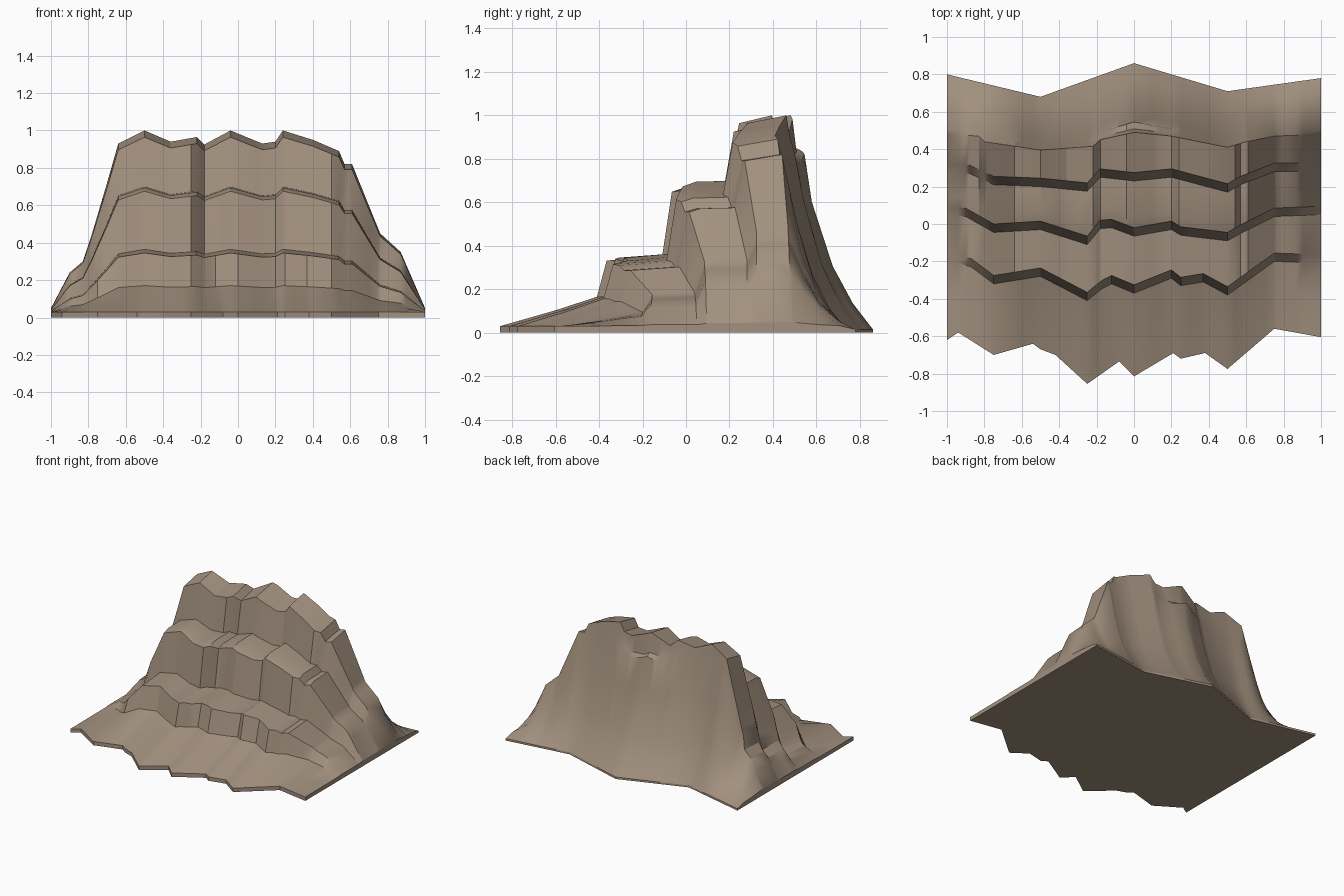
import bpy, bmesh, math

if "Cube" in bpy.data.objects:
    bpy.data.objects.remove(bpy.data.objects["Cube"])

# Contour lines of the cliff as (x, y) points, seen from above
front_edge = [(-1, -.62), (-.94, -.58), (-.75, -.7), (-.54, -.64), (-.5, -.67), (-.42, -.7),
              (-.25, -.855), (-.08, -.735), (0, -.815), (.21, -.69), (.25, -.72), (.38, -.69),
              (.5, -.775), (.75, -.56), (1, -.605)]
foot_1 = [(-1, -.19), (-.87, -.23), (-.75, -.32), (-.5, -.28), (-.25, -.41), (-.17, -.345),
          (-.12, -.32), (0, -.37), (.2, -.29), (.25, -.33), (.37, -.31), (.5, -.38),
          (.75, -.2), (1, -.21)]
foot_2 = [(-1, .05), (-.9, .04), (-.75, -.045), (-.5, -.03), (-.25, -.11), (-.18, -.025),
          (-.12, -.02), (0, -.065), (.2, -.03), (.25, -.06), (.5, -.09), (.57, -.05),
          (.75, .04), (1, .05)]
foot_3 = [(-1, .27), (-.88, .27), (-.75, .21), (-.5, .2), (-.25, .175), (-.18, .25),
          (0, .23), (.2, .25), (.5, .17), (.57, .21), (.75, .28), (1, .28)]
summit_back = [(-1, .48), (-.83, .47), (-.8, .44), (-.5, .395), (-.22, .415), (-.18, .45),
               (0, .49), (.2, .47), (.5, .41), (.6, .44), (.75, .47), (1, .48)]
back_edge = [(-1, .8), (-.5, .68), (0, .86), (.5, .71), (1, .78)]
# Skyline as (x, z)
skyline = [(-1, .05), (-.9, .24), (-.83, .3), (-.78, .45), (-.7, .72), (-.64, .93), (-.5, 1),
           (-.36, .94), (-.22, .965), (-.18, .925), (-.04, 1), (.13, .93), (.2, .94), (.24, 1),
           (.4, .95), (.54, .89), (.57, .82), (.61, .82), (.76, .45), (.87, .35), (1, .05)]


def at(line, x):
    for (xa, a), (xb, b) in zip(line, line[1:]):
        if x <= xb:
            return a + (b - a) * (x - xa) / (xb - xa)
    return line[-1][1]


def profile(x):
    """Front-to-back cross-section at x."""
    s = at(skyline, x)
    fe, f1, f2, f3 = (at(l, x) for l in (front_edge, foot_1, foot_2, foot_3))
    sb, be = at(summit_back, x), at(back_edge, x)
    w = max(0, 1 - abs(x) / .3)          # small ledge behind the summit

    def z(f):
        return .03 + f * (s - .03)

    def back(t):
        return sb + (be - sb) * t

    return [(fe, 0), (fe, .03), (fe * .45 + f1 * .55, z(.075)),
            (f1, z(.145)), (f1 + .045, z(.325)),
            (f2, z(.345)), (f2 + .045, z(.665)), (f2 + .1, z(.685)),
            (f3, z(.69)), (f3 + .045, z(.963)),
            (sb, z(1)), (back(.05), z(.91 - .07 * w)), (back(.1 + .05 * w), z(.83)),
            (back(.24), z(.6)), (back(.5), z(.29)), (back(.75), z(.11)),
            (be, .015), (be, 0)]


# Stations at every contour corner plus an even spread
xs = {round(-1 + i * .1, 3) for i in range(21)}
for line in (front_edge, foot_1, foot_2, foot_3, summit_back, back_edge, skyline):
    xs |= {round(p[0], 3) for p in line}
xs = sorted(xs)

# Loft the sections into a closed solid
bm = bmesh.new()
cols = [[bm.verts.new((x, y, z)) for y, z in profile(x)] for x in xs]
for a, b in zip(cols, cols[1:]):
    n = len(a)
    for i in range(n):
        j = (i + 1) % n
        bm.faces.new((a[i], b[i], b[j], a[j]))
bm.faces.new(cols[0])
bm.faces.new(cols[-1][::-1])
bmesh.ops.recalc_face_normals(bm, faces=bm.faces)
mesh = bpy.data.meshes.new("rock_cliff")
bm.to_mesh(mesh)
bm.free()
cliff = bpy.data.objects.new("rock_cliff", mesh)
bpy.context.collection.objects.link(cliff)

# Brown stone
stone = bpy.data.materials.new("stone")
stone.diffuse_color = (.36, .28, .21, 1)
stone.use_nodes = True
stone.node_tree.nodes["Principled BSDF"].inputs["Base Color"].default_value = stone.diffuse_color
mesh.materials.append(stone)

bpy.context.view_layer.objects.active = cliff
cliff.select_set(True)
bpy.ops.object.shade_smooth_by_angle(angle=math.radians(30))
